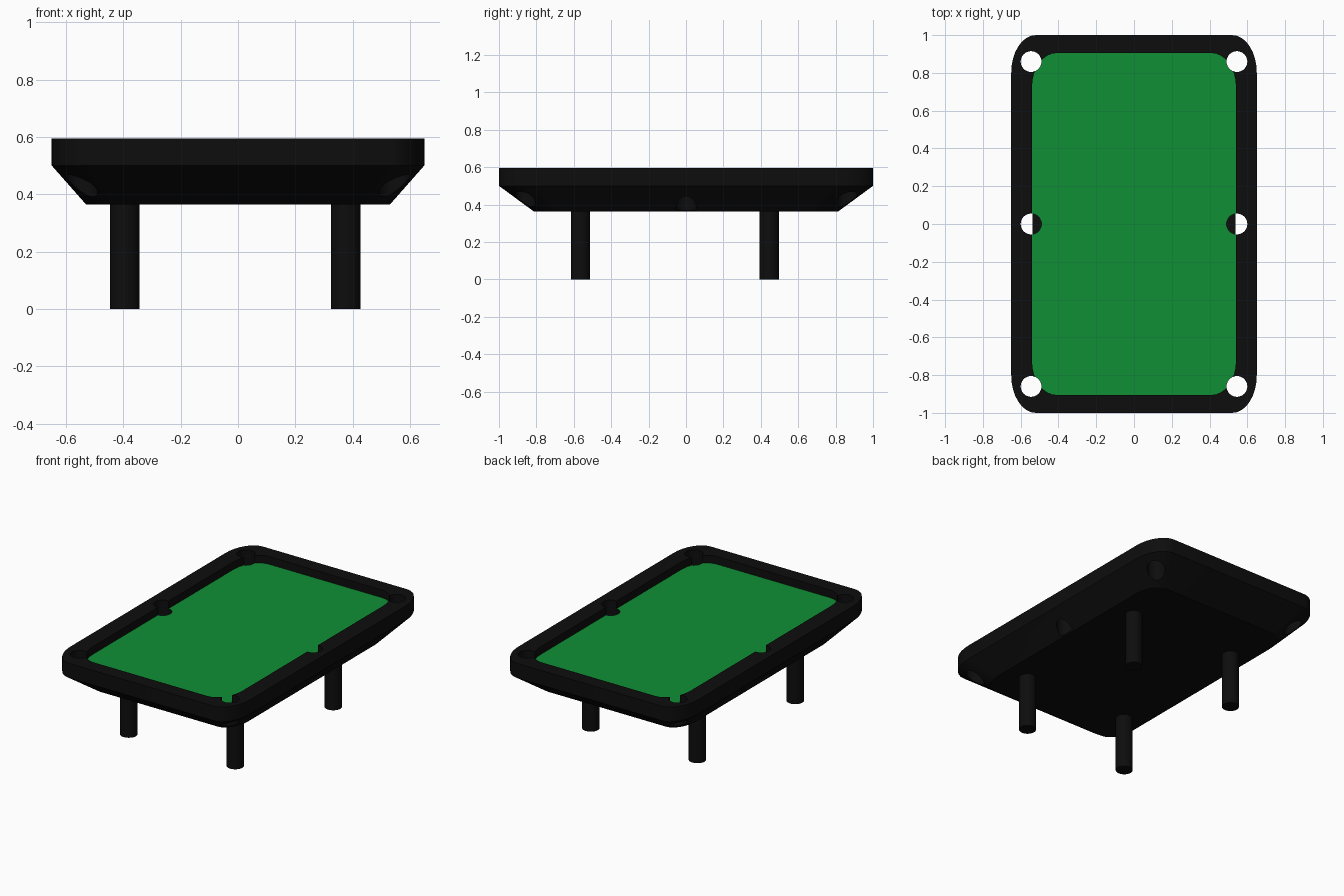
import bpy, bmesh, math
from mathutils import Matrix

if "Cube" in bpy.data.objects:
    bpy.data.objects.remove(bpy.data.objects["Cube"])


def material(name, rgb):
    m = bpy.data.materials.new(name)
    m.diffuse_color = (*rgb, 1)
    m.use_nodes = True
    m.node_tree.nodes["Principled BSDF"].inputs["Base Color"].default_value = m.diffuse_color
    return m


BLACK = material("black_frame", (0.004, 0.004, 0.004))
GREEN = material("green_felt", (0.005, 0.28, 0.036))


def finish(bm, name, mats):
    bmesh.ops.recalc_face_normals(bm, faces=bm.faces)
    me = bpy.data.meshes.new(name)
    bm.to_mesh(me)
    bm.free()
    for m in mats:
        me.materials.append(m)
    ob = bpy.data.objects.new(name, me)
    bpy.context.collection.objects.link(ob)
    return ob


def smooth(ob):
    bpy.ops.object.select_all(action='DESELECT')
    ob.select_set(True)
    bpy.context.view_layer.objects.active = ob
    bpy.ops.object.shade_smooth_by_angle(angle=math.radians(30))


def rounded_loop(bm, hx, hy, rx, ry, z, n=8):
    """Rectangle with elliptical corners."""
    verts = []
    for q, (sx, sy) in enumerate([(1, 1), (-1, 1), (-1, -1), (1, -1)]):
        for i in range(n + 1):
            a = math.pi / 2 * (q + i / n)
            verts.append(bm.verts.new((sx * (hx - rx) + rx * math.cos(a),
                                       sy * (hy - ry) + ry * math.sin(a), z)))
    return verts


def cylinder(bm, x, y, r, z0, z1, sides=32):
    bmesh.ops.create_cone(bm, cap_ends=True, segments=sides, radius1=r, radius2=r,
                          depth=z1 - z0,
                          matrix=Matrix.Translation((x, y, (z0 + z1) / 2)))


# Table body: tapered underside, rim, and recessed felt bed
FELT_Z = 0.545
bm = bmesh.new()
loops = [rounded_loop(bm, *p) for p in [
    (0.53, 0.815, 0.106, 0.163, 0.364),
    (0.65, 1.0, 0.13, 0.20, 0.50),
    (0.65, 1.0, 0.13, 0.20, 0.595),
    (0.54, 0.905, 0.13, 0.18, 0.595),
    (0.54, 0.905, 0.13, 0.18, FELT_Z)]]
for a, b in zip(loops, loops[1:]):
    for i in range(len(a)):
        j = (i + 1) % len(a)
        bm.faces.new((a[i], a[j], b[j], b[i]))
bm.faces.new(loops[0])
felt = bm.faces.new(loops[-1])
felt.material_index = 1
body = finish(bm, "table_body", [BLACK, GREEN])

# Six pockets cut down through the rim
bm = bmesh.new()
for x in (-0.545, 0.545):
    for y in (-0.86, 0, 0.86):
        cylinder(bm, x, y, 0.055, 0.372, 0.75)
cutter = finish(bm, "pocket_cutter", [BLACK])
cutter.hide_render = True
mod = body.modifiers.new("pockets", 'BOOLEAN')
mod.operation = 'DIFFERENCE'
mod.solver = 'EXACT'
mod.object = cutter
bpy.context.view_layer.objects.active = body
bpy.ops.object.modifier_apply(modifier=mod.name)
bpy.data.objects.remove(cutter, do_unlink=True)
smooth(body)

# Four round legs
for side, x in (("left", -0.395), ("right", 0.376)):
    for end, y in (("front", -0.564), ("back", 0.446)):
        bm = bmesh.new()
        cylinder(bm, x, y, 0.052, 0, 0.38)
        smooth(finish(bm, f"{end}_{side}_leg", [BLACK]))
